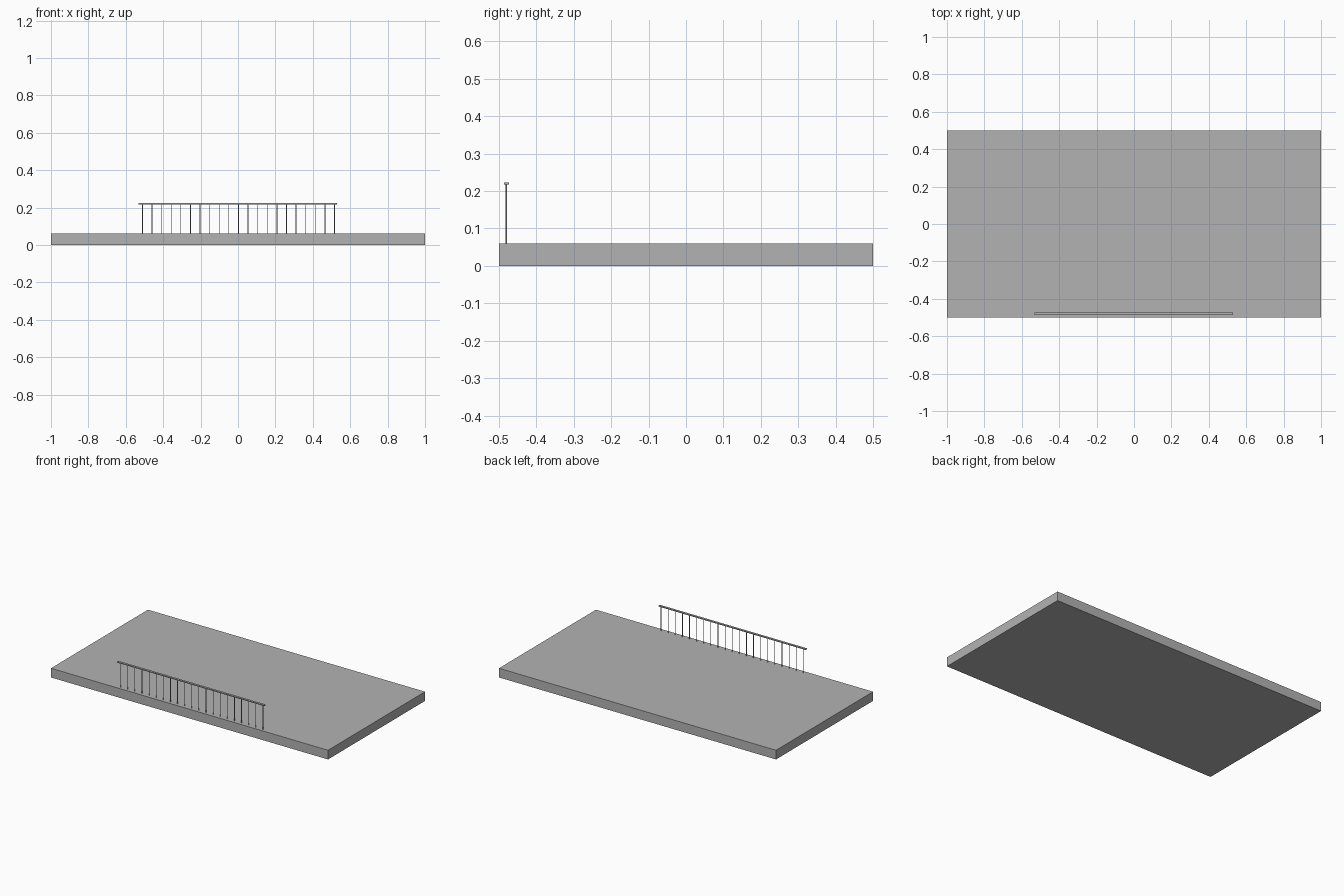
import bpy

cube = bpy.data.objects.get("Cube")
if cube:
    bpy.data.objects.remove(cube, do_unlink=True)

# Single concrete grey
grey = bpy.data.materials.new("concrete_grey")
grey.use_nodes = True
colour = (0.45, 0.45, 0.45, 1)
grey.diffuse_color = colour
grey.node_tree.nodes["Principled BSDF"].inputs["Base Color"].default_value = colour

SLAB_TOP = 0.06
RAIL_BOTTOM, RAIL_TOP = 0.217, 0.223
RAIL_Y = -0.48


def box(name, low, high):
    """Box spanning two opposite corners."""
    centre = [(a + b) / 2 for a, b in zip(low, high)]
    bpy.ops.mesh.primitive_cube_add(size=1, location=centre)
    ob = bpy.context.object
    ob.name = name
    ob.scale = [b - a for a, b in zip(low, high)]
    bpy.ops.object.transform_apply(location=False, rotation=False, scale=True)
    ob.data.materials.append(grey)
    return ob


# Floor slab
box("floor_slab", (-1, -0.5, 0), (1, 0.5, SLAB_TOP))

# Flat handrail along the front edge
box("handrail", (-0.533, RAIL_Y - 0.007, RAIL_BOTTOM), (0.53, RAIL_Y + 0.007, RAIL_TOP))

# Evenly spaced thin balusters
COUNT, FIRST, LAST = 21, -0.511, 0.516
for i in range(COUNT):
    x = FIRST + (LAST - FIRST) * i / (COUNT - 1)
    bpy.ops.mesh.primitive_cylinder_add(
        vertices=12, radius=0.002, depth=RAIL_BOTTOM - SLAB_TOP,
        location=(x, RAIL_Y, (RAIL_BOTTOM + SLAB_TOP) / 2))
    baluster = bpy.context.object
    baluster.name = f"baluster_{i + 1}"
    baluster.data.materials.append(grey)
    bpy.ops.object.shade_smooth_by_angle()
